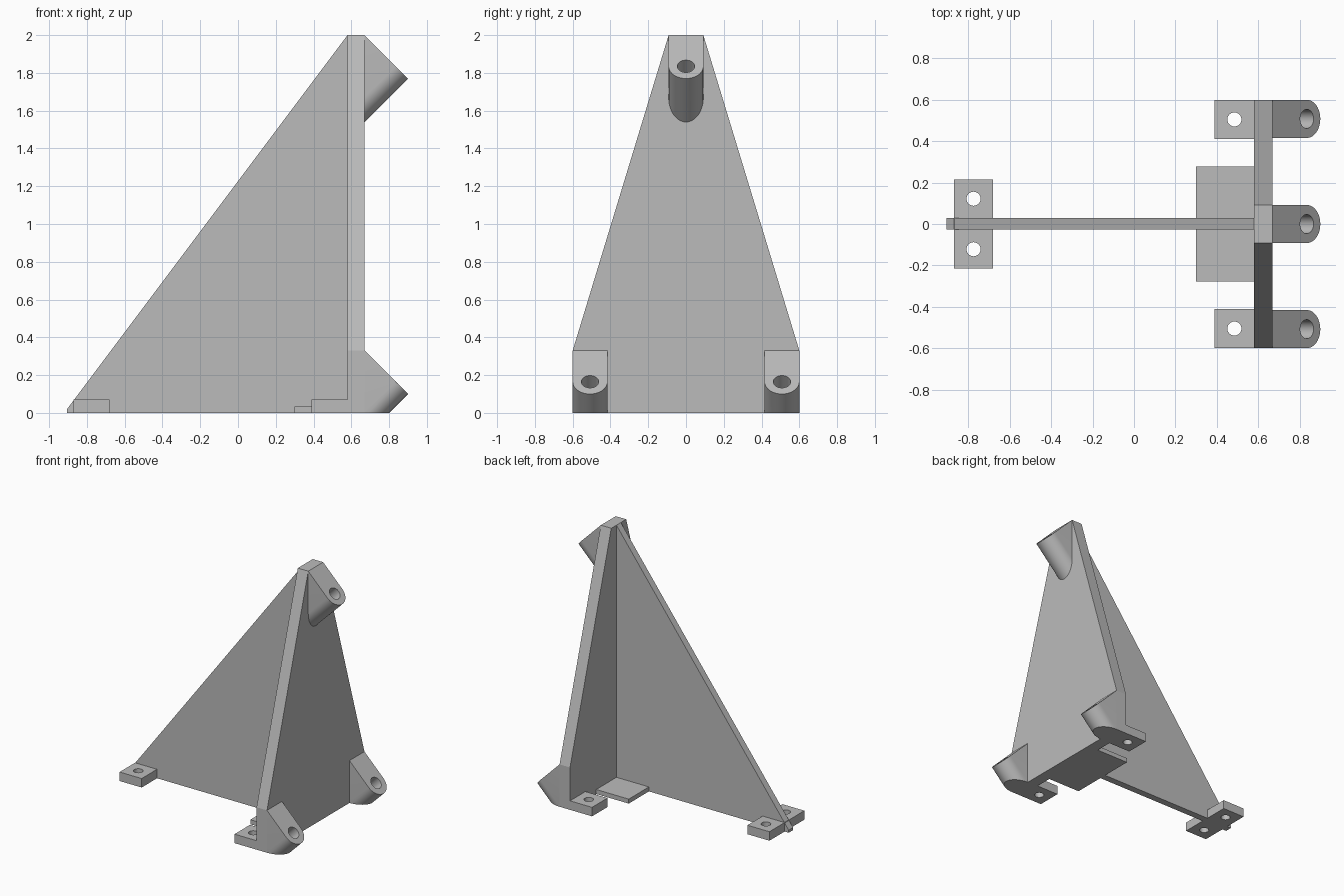
import bpy, bmesh, math
from mathutils import Matrix, Vector

cube = bpy.data.objects.get("Cube")
if cube:
    bpy.data.objects.remove(cube, do_unlink=True)

grey = bpy.data.materials.new("plain grey")
grey.use_nodes = True
grey.diffuse_color = (0.5, 0.5, 0.5, 1)
grey.node_tree.nodes["Principled BSDF"].inputs["Base Color"].default_value = (0.5, 0.5, 0.5, 1)

PLATE_BACK, PLATE_FRONT, SIDE, TOP = 0.58, 0.67, 0.6, 2.0
LUG_R = 0.092
SLOPE = math.sqrt(0.5)


def finish(name, bm):
    bmesh.ops.recalc_face_normals(bm, faces=bm.faces)
    mesh = bpy.data.meshes.new(name)
    bm.to_mesh(mesh)
    bm.free()
    mesh.materials.append(grey)
    obj = bpy.data.objects.new(name, mesh)
    bpy.context.collection.objects.link(obj)
    return obj


def prism(points, offset):
    """Closed solid made by sweeping a flat outline along an offset."""
    bm = bmesh.new()
    face = bm.faces.new([bm.verts.new(p) for p in points])
    swept = bmesh.ops.extrude_face_region(bm, geom=[face])
    verts = [g for g in swept["geom"] if isinstance(g, bmesh.types.BMVert)]
    bmesh.ops.translate(bm, verts=verts, vec=offset)
    return bm


def drill(obj, centre, radius, depth, tilt=0):
    """Cut a round hole, centred on a point, and smooth its wall."""
    bm = bmesh.new()
    place = Matrix.Translation(centre) @ Matrix.Rotation(tilt, 4, 'Y')
    bmesh.ops.create_cone(bm, cap_ends=True, segments=40, radius1=radius,
                          radius2=radius, depth=depth, matrix=place)
    cutter = finish("hole_cutter", bm)
    cutter.hide_render = True
    mod = obj.modifiers.new("hole", 'BOOLEAN')
    mod.operation, mod.solver, mod.object = 'DIFFERENCE', 'EXACT', cutter
    activate(obj)
    bpy.ops.object.modifier_apply(modifier=mod.name)
    bpy.data.objects.remove(cutter, do_unlink=True)


def activate(obj):
    bpy.ops.object.select_all(action='DESELECT')
    obj.select_set(True)
    bpy.context.view_layer.objects.active = obj


def smooth(obj):
    activate(obj)
    bpy.ops.object.shade_smooth_by_angle(angle=math.radians(30))


def block(name, x0, x1, y0, y1, height, holes=()):
    outline = [(x0, y0, 0), (x1, y0, 0), (x1, y1, 0), (x0, y1, 0)]
    obj = finish(name, prism(outline, (0, 0, height)))
    for x, y in holes:
        drill(obj, (x, y, height / 2), 0.034, 0.3)
    smooth(obj)


def lug(name, y, z_top):
    """Tilted round-ended boss, trimmed at the plate and at the ground."""
    down = Vector((SLOPE, 0, -SLOPE))
    axis = Vector((SLOPE, 0, SLOPE))
    side = Vector((0, 1, 0))
    corner = Vector((PLATE_FRONT, y, z_top))
    length = (0.9 - PLATE_FRONT) / SLOPE
    centre = corner + down * (length - LUG_R)
    steps = 24
    outline = [corner - side * LUG_R]
    for i in range(steps + 1):
        a = math.pi * (i / steps - 0.5)
        outline.append(centre + down * LUG_R * math.cos(a) + side * LUG_R * math.sin(a))
    outline.append(corner + side * LUG_R)
    bm = prism(outline, -axis * 0.6)
    for point, normal in (((PLATE_FRONT, 0, 0), (-1, 0, 0)), ((0, 0, 0), (0, 0, -1))):
        geom = bm.verts[:] + bm.edges[:] + bm.faces[:]
        cut = bmesh.ops.bisect_plane(bm, geom=geom, dist=1e-5, plane_co=point,
                                     plane_no=normal, clear_outer=True)
        bmesh.ops.holes_fill(bm, edges=[e for e in bm.edges if e.is_boundary])
    obj = finish(name, bm)
    drill(obj, centre, 0.046, 0.3, math.radians(45))
    smooth(obj)


# Upright tapered plate
half = [(SIDE, 0), (SIDE, 0.33), (0.092, TOP)]
outline = half + [(-y, z) for y, z in reversed(half)]
finish("upright_plate", prism([(PLATE_BACK, y, z) for y, z in outline],
                              (PLATE_FRONT - PLATE_BACK, 0, 0)))

# Triangular bracing web
web = [(-0.905, 0), (-0.905, 0.02), (PLATE_BACK, TOP), (PLATE_BACK, 0)]
finish("bracing_web", prism([(x, -0.026, z) for x, z in web], (0, 0.054, 0)))

# Tilted lugs at the three plate corners
lug("top_lug", 0, TOP)
for label, s in (("left", -1), ("right", 1)):
    lug(label + "_lower_lug", s * (SIDE - LUG_R), 0.33)
    # Drilled foot behind each lower corner
    y0, y1 = sorted((s * 0.41, s * SIDE))
    block(label + "_foot", 0.39, PLATE_BACK, y0, y1, 0.07, [(0.485, s * 0.505)])

# Base pad and drilled end foot
block("base_pad", 0.3, PLATE_BACK, -0.277, 0.277, 0.035)
block("end_foot", -0.87, -0.68, -0.215, 0.215, 0.07, [(-0.775, -0.122), (-0.775, 0.122)])
